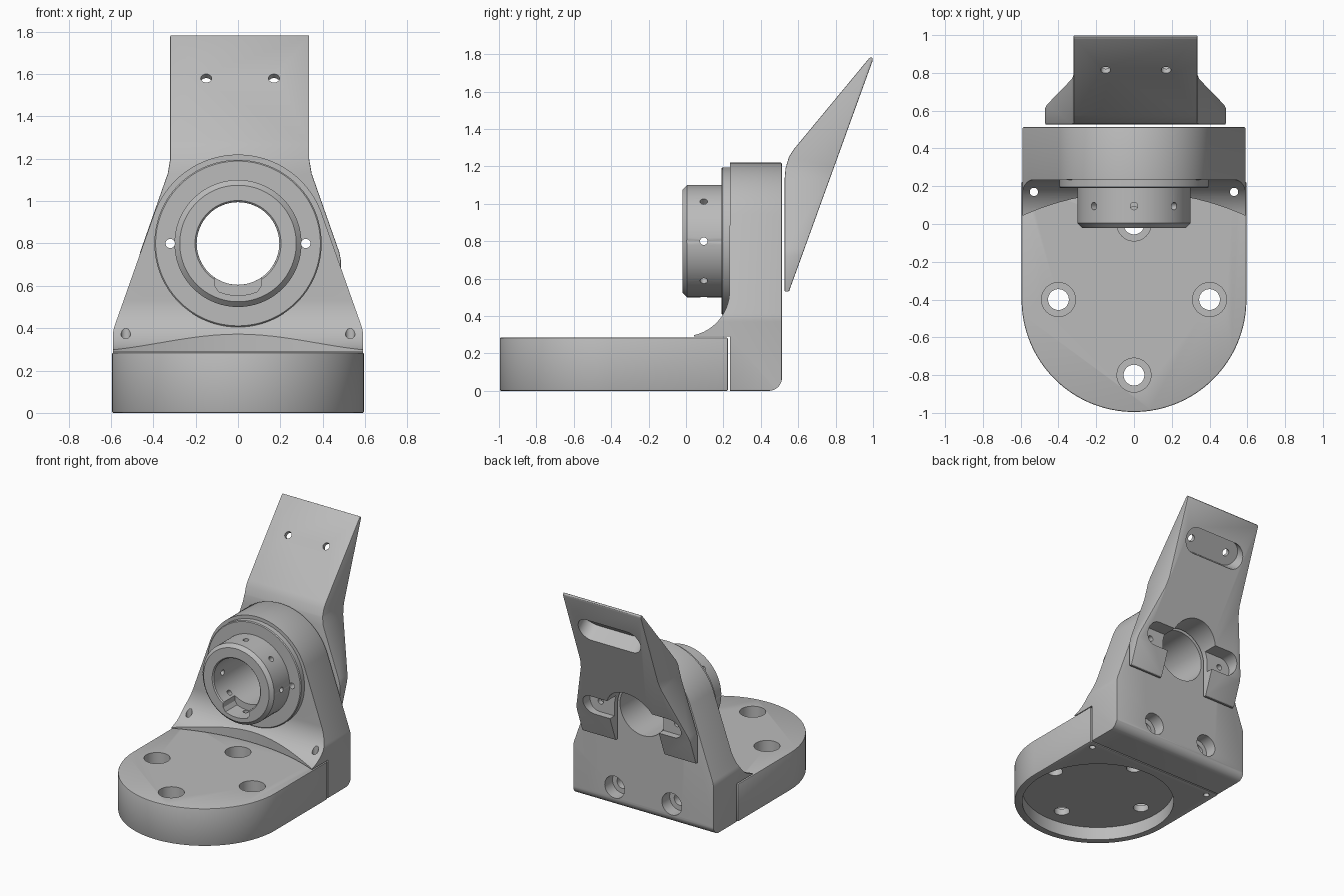
import bpy, bmesh
from math import sin, cos, pi, radians, atan2
from mathutils import Matrix, Vector

old = bpy.data.objects.get("Cube")
if old:
    bpy.data.objects.remove(old, do_unlink=True)

metal = bpy.data.materials.new("plain grey metal")
metal.use_nodes = True
grey = (0.5, 0.5, 0.5, 1)
metal.diffuse_color = grey
metal.node_tree.nodes["Principled BSDF"].inputs["Base Color"].default_value = grey

AXIS_Z = 0.8      # height of the bore
BORE = 0.195


def arc(cx, cy, r, a0, a1, n=24):
    return [(cx + r * cos(radians(a0 + (a1 - a0) * i / n)),
             cy + r * sin(radians(a0 + (a1 - a0) * i / n))) for i in range(n + 1)]


def disc(cx, cy, r, n=48):
    return arc(cx, cy, r, 0, 360, n)[:-1]


def finish(name, bm):
    bmesh.ops.recalc_face_normals(bm, faces=bm.faces)
    me = bpy.data.meshes.new(name)
    bm.to_mesh(me)
    bm.free()
    me.materials.append(metal)
    ob = bpy.data.objects.new(name, me)
    bpy.context.scene.collection.objects.link(ob)
    return ob


def prism(name, pts, axis, lo, hi, matrix=None):
    """Extrude a 2D outline along an axis; the outline uses the other two axes in order."""
    def place(p, h):
        return {"x": (h, *p), "y": (p[0], h, p[1]), "z": (*p, h)}[axis]
    bm = bmesh.new()
    a = [bm.verts.new(place(p, lo)) for p in pts]
    b = [bm.verts.new(place(p, hi)) for p in pts]
    bm.faces.new(a)
    bm.faces.new(b[::-1])
    for i in range(len(pts)):
        j = (i + 1) % len(pts)
        bm.faces.new((a[i], b[i], b[j], a[j]))
    if matrix:
        bm.transform(matrix)
    return finish(name, bm)


def cutter(pts, axis, lo, hi, matrix=None):
    ob = prism("cutter", pts, axis, lo, hi, matrix)
    ob.hide_render = True
    return ob


def bake(ob):
    deps = bpy.context.evaluated_depsgraph_get()
    me = bpy.data.meshes.new_from_object(ob.evaluated_get(deps))
    ob.modifiers.clear()
    ob.data = me


def bevel(ob, width):
    m = ob.modifiers.new("bevel", "BEVEL")
    m.width, m.segments, m.limit_method, m.angle_limit = width, 2, "ANGLE", radians(40)
    bake(ob)


def carve(ob, tools, operation="DIFFERENCE"):
    for t in tools:
        m = ob.modifiers.new("carve", "BOOLEAN")
        m.operation, m.object, m.solver = operation, t, "EXACT"
        bake(ob)
        bpy.data.objects.remove(t, do_unlink=True)


def pin_holes():
    return [cutter(disc(s * 0.32, AXIS_Z, 0.022, 24), "y", -0.1, 0.9) for s in (-1, 1)]


def flange_holes():
    return [cutter(disc(s * 0.53, 0.17, 0.022, 24), "z", -0.1, 0.6) for s in (-1, 1)]


# Base: rounded slab, recessed below, with counterbored holes
base = prism("base", arc(0, -0.4, 0.595, 180, 360, 64) + [(0.595, 0.224), (-0.595, 0.224)],
             "z", 0, 0.285)
bevel(base, 0.007)
tools = [cutter(disc(0, -0.4, 0.54, 96), "z", -0.1, 0.1)]
for x, y in ((-0.4, -0.4), (0.4, -0.4), (0, -0.8), (0, 0)):
    tools += [cutter(disc(x, y, 0.055), "z", -0.2, 0.5), cutter(disc(x, y, 0.09), "z", 0.15, 0.5)]
carve(base, tools + flange_holes())

# Upright bracket: front outline crossed with a side outline that has the concave foot
outline = ([(-0.59, 0), (0.59, 0)] + arc(0.47, 0.37, 0.12, 0, 20, 4)
           + arc(0, AXIS_Z, 0.42, 20, 160, 48) + arc(-0.47, 0.37, 0.12, 160, 180, 4))
bracket = prism("upright_bracket", outline, "y", -0.1, 0.513)
bevel(bracket, 0.007)
side = ([(0.235, -0.1), (0.235, 0.291)] + [(-0.01, 0.291)]
        + arc(-0.01, 0.535, 0.243, -90, 0) + [(0.235, 1.3), (0.6, 1.3)]
        + [(0.6, 0.07)] + arc(0.443, 0.07, 0.07, 0, -90, 10) + [(0.443, -0.1)])
carve(bracket, [cutter(side, "x", -0.8, 0.8)], "INTERSECT")
tools = [cutter(disc(0, -1.27, 1.44, 160), "z", -0.2, 0.6),
         cutter(disc(0, AXIS_Z, BORE, 64), "y", -0.2, 0.8)]
for s in (-1, 1):
    tools += [cutter(disc(s * 0.24, 0.15, 0.045), "y", 0.1, 0.7),
              cutter(disc(s * 0.24, 0.15, 0.083), "y", 0.42, 0.7)]
# The bottom of the side outline runs past the slab, so trim it to the floor
carve(bracket, tools + pin_holes() + flange_holes())

# Collar and boss: one turned ring around the bore
profile = [(BORE, 0.24), (0.395, 0.24), (0.395, 0.196), (0.389, 0.19), (0.3, 0.19),
           (0.3, 0.005), (0.275, -0.02), (0.203, -0.02), (BORE, -0.012)]
bm = bmesh.new()
ring = [bm.verts.new((r, y, AXIS_Z)) for r, y in profile]
edges = [bm.edges.new((ring[i - 1], ring[i])) for i in range(len(ring))]
bmesh.ops.spin(bm, geom=ring + edges, cent=(0, 0, AXIS_Z), axis=(0, 1, 0),
               angle=2 * pi, steps=96, use_merge=True)
bmesh.ops.remove_doubles(bm, verts=bm.verts, dist=0.0001)
collar = finish("collar_and_boss", bm)
tools = pin_holes()
for i in range(8):
    turn = Matrix.Translation((0, 0.095, AXIS_Z)) @ Matrix.Rotation(i * pi / 4, 4, "Y")
    tools.append(cutter(disc(0, 0, 0.02, 20), "z", 0.1, 0.4, turn))
notch = [(-0.11, 0.7), (-0.11, 0.6)] + arc(0, AXIS_Z, 0.245, 248, 292, 12) + [(0.11, 0.6), (0.11, 0.7)]
tools.append(cutter(notch, "y", -0.1, 0.12))
carve(collar, tools)

# Back plate: leaning wedge crossed with its stepped front outline
MID = 0.008
wedge = [(0.527, 0.53), (0.527, 1.13), (0.532, 1.19), (0.55, 1.25), (0.575, 1.29),
         (0.978, 1.777), (0.99, 1.785), (0.999, 1.775), (0.996, 1.76), (0.552, 0.535), (0.545, 0.53)]
plate = prism("back_plate", wedge, "x", -0.7, 0.7)
half = [(0.478, 0.4), (0.478, 0.72), (0.47, 0.76), (0.34, 1.13), (0.328, 1.2), (0.328, 1.9)]
shape = [(MID + x, z) for x, z in half] + [(MID - x, z) for x, z in half[::-1]]
carve(plate, [cutter(shape, "y", 0.2, 1.3)], "INTERSECT")
bevel(plate, 0.005)
arch = arc(0, AXIS_Z, 0.205, 0, 180, 48) + [(-0.205, 0.3), (0.205, 0.3)]
tools = [cutter(arch, "y", 0.2, 1.3)]
for s in (-1, 1):
    # Spot face around each pin hole, open toward the bore
    spot = arc(s * 0.33, 0.8, 0.08, -90, 90, 20) if s > 0 else arc(s * 0.33, 0.8, 0.08, 90, 270, 20)
    tools.append(cutter(spot + [(s * 0.1, 0.8 + s * 0.08), (s * 0.1, 0.8 - s * 0.08)], "y", 0.565, 1.2))
tools += pin_holes()
# Long pocket and two holes, square to the sloping face
lean = Vector((0, 0.403, 0.487)).normalized()
tilt = Matrix.Translation((0.01, 0.815, 1.58)) @ Matrix.Rotation(atan2(lean.z, lean.y), 4, "X")
slot = arc(0.17, 0, 0.09, -90, 90) + arc(-0.17, 0, 0.09, 90, 270)
tools.append(cutter(slot, "z", -0.4, -0.03, tilt))
tools += [cutter(disc(x, 0, 0.026, 24), "z", -0.3, 0.2, tilt) for x in (-0.16, 0.16)]
carve(plate, tools)

# Smooth curved walls, keep machined edges crisp
for ob in (base, bracket, collar, plate):
    bpy.ops.object.select_all(action="DESELECT")
    ob.select_set(True)
    bpy.context.view_layer.objects.active = ob
    bpy.ops.object.shade_smooth_by_angle(angle=radians(25))
